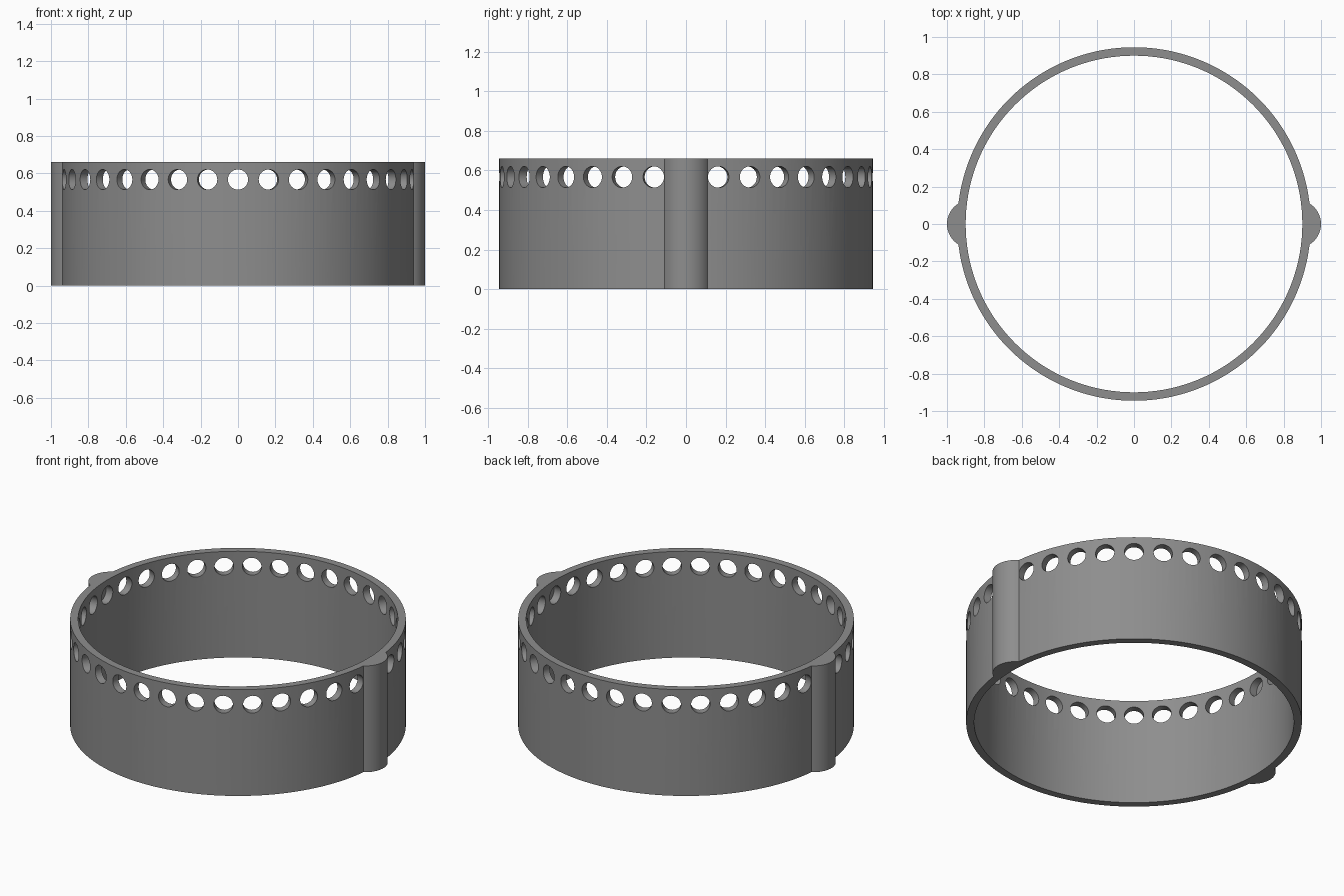
import bpy, math

if "Cube" in bpy.data.objects:
    bpy.data.objects.remove(bpy.data.objects["Cube"])

HEIGHT, OUTER, INNER = 0.66, 0.945, 0.90
LUG_R, LUG_X = 0.129, 0.871
HOLE_R, HOLE_Z, HOLES = 0.054, 0.567, 36

grey = bpy.data.materials.new("grey")
grey.diffuse_color = (0.27, 0.27, 0.27, 1)
grey.use_nodes = True
grey.node_tree.nodes["Principled BSDF"].inputs["Base Color"].default_value = grey.diffuse_color


def cylinder(name, r, depth, loc, rot=(0, 0, 0), n=48):
    bpy.ops.mesh.primitive_cylinder_add(vertices=n, radius=r, depth=depth,
                                        location=loc, rotation=rot)
    ob = bpy.context.object
    ob.name = name
    ob.data.materials.append(grey)
    return ob


def boolean(target, cutter, operation):
    mod = target.modifiers.new(operation, 'BOOLEAN')
    mod.operation, mod.solver, mod.object = operation, 'EXACT', cutter
    bpy.context.view_layer.objects.active = target
    bpy.ops.object.modifier_apply(modifier=mod.name)
    bpy.data.objects.remove(cutter, do_unlink=True)


# Solid drum with a rounded lug on each side
ring = cylinder("ring_band", OUTER, HEIGHT, (0, 0, HEIGHT / 2), n=144)
for side in (-1, 1):
    lug = cylinder("side_lug", LUG_R, HEIGHT, (side * LUG_X, 0, HEIGHT / 2), n=64)
    boolean(ring, lug, 'UNION')

# Open bore
bore = cylinder("bore_cutter", INNER, HEIGHT * 2, (0, 0, HEIGHT / 2), n=144)
boolean(ring, bore, 'DIFFERENCE')

# Row of radial holes, blind where they meet the lugs
cutters = []
for i in range(HOLES):
    a = math.tau * i / HOLES
    start, end = 0.80, (OUTER if i % (HOLES // 2) == 0 else 1.05)
    mid = (start + end) / 2
    cutters.append(cylinder("hole_cutter", HOLE_R, end - start,
                            (mid * math.cos(a), mid * math.sin(a), HOLE_Z),
                            (0, math.pi / 2, a), 32))
bpy.ops.object.select_all(action='DESELECT')
for c in cutters:
    c.select_set(True)
bpy.context.view_layer.objects.active = cutters[0]
bpy.ops.object.join()
boolean(ring, bpy.context.object, 'DIFFERENCE')

# Smooth walls, crisp rims
bpy.ops.object.select_all(action='DESELECT')
ring.select_set(True)
bpy.context.view_layer.objects.active = ring
bpy.ops.object.shade_smooth_by_angle(angle=math.radians(30))
